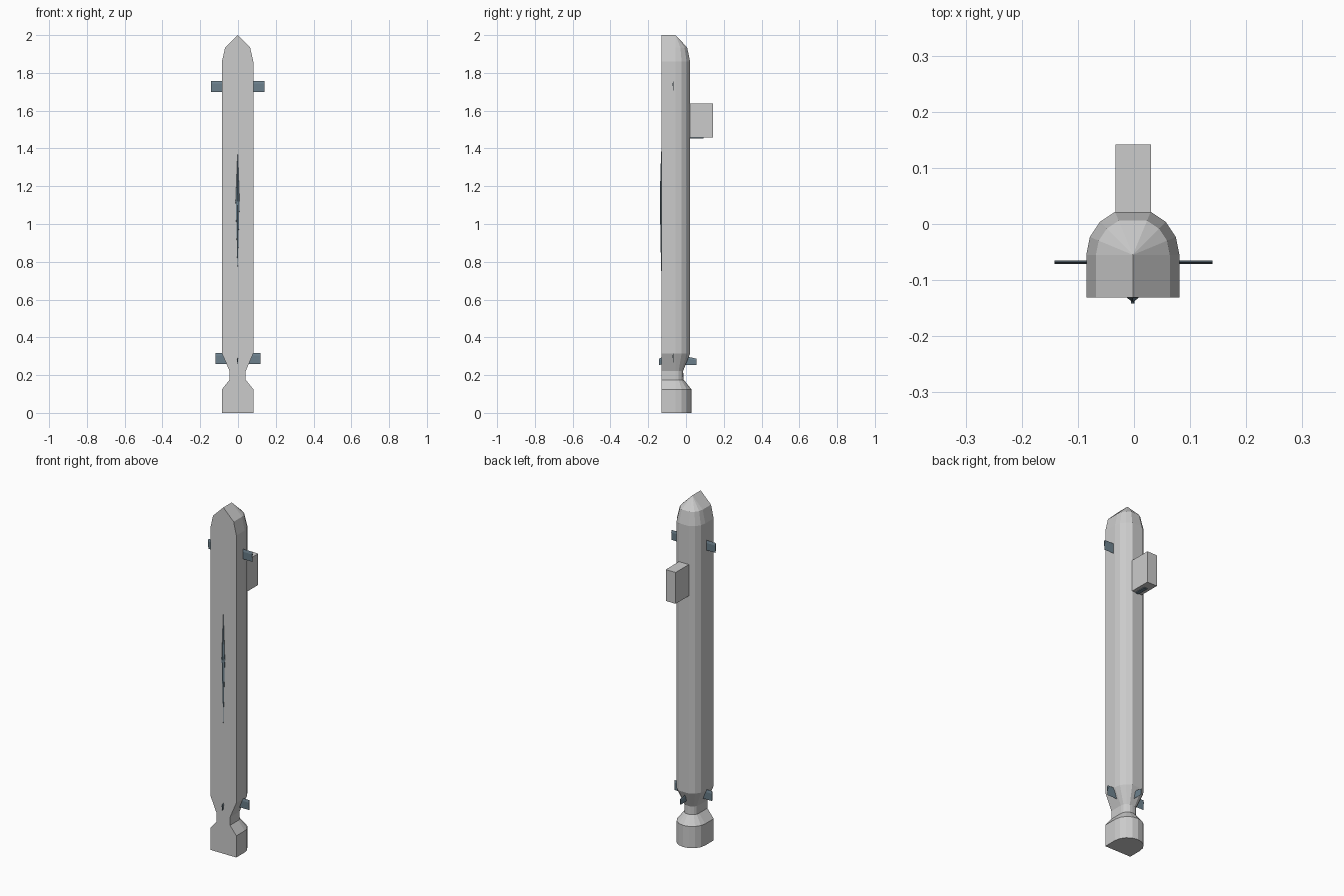
import bpy, bmesh, math

if "Cube" in bpy.data.objects:
    bpy.data.objects.remove(bpy.data.objects["Cube"])

slate = bpy.data.materials.new("slate")
slate.diffuse_color = (0.16, 0.23, 0.28, 1)
slate.use_nodes = True
slate.node_tree.nodes["Principled BSDF"].inputs["Base Color"].default_value = slate.diffuse_color

CX, CY, FRONT = -0.002, -0.055, -0.131


def make(name, verts, faces, mat=None):
    bm = bmesh.new()
    vs = [bm.verts.new(v) for v in verts]
    for f in faces:
        bm.faces.new([vs[i] for i in f])
    bmesh.ops.remove_doubles(bm, verts=bm.verts[:], dist=1e-5)
    bmesh.ops.recalc_face_normals(bm, faces=bm.faces[:])
    me = bpy.data.meshes.new(name)
    bm.to_mesh(me)
    bm.free()
    ob = bpy.data.objects.new(name, me)
    bpy.context.collection.objects.link(ob)
    if mat:
        me.materials.append(mat)
    return ob


def loft(name, rings, mat=None):
    """Skin equal-sized rings of points and cap both ends."""
    n = len(rings[0])
    verts = [p for r in rings for p in r]
    faces = [(k * n + i, k * n + (i + 1) % n, (k + 1) * n + (i + 1) % n, (k + 1) * n + i)
             for k in range(len(rings) - 1) for i in range(n)]
    faces += [tuple(range(n)), tuple(range((len(rings) - 1) * n, len(rings) * n))]
    return make(name, verts, faces, mat)


# Body: half-round back, straight sides and a flat front, following a profile
def d_ring(r, z, flat_back):
    pts = [(CX + r, FRONT, z)]
    for i in range(9):
        a = math.pi * i / 8
        s = math.sin(math.pi * 3 / 8) if flat_back and i == 4 else math.sin(a)
        pts.append((CX + r * math.cos(a), CY + r * s, z))
    return pts + [(CX - r, FRONT, z)]


profile = [(0.083, 0), (0.083, 0.125), (0.043, 0.175), (0.043, 0.222),
           (0.083, 0.315), (0.083, 1.86), (0.066, 1.935)]
rings = [d_ring(r, z, z > 0.2) for r, z in profile]
n = len(rings[0])
verts = [p for r in rings for p in r] + [(CX, CY, 2.0), (CX, FRONT, 2.0)]
apex, ridge = len(verts) - 2, len(verts) - 1
faces = [(k * n + i, k * n + i + 1, (k + 1) * n + i + 1, (k + 1) * n + i)
         for k in range(len(rings) - 1) for i in range(n - 1)]
top = (len(rings) - 1) * n
# nose fan and ridge
faces += [(top + i, top + i + 1, apex) for i in range(1, n - 2)]
faces += [(top, top + 1, apex, ridge), (top + n - 2, top + n - 1, ridge, apex)]
# flat front and underside
faces.append(tuple(k * n for k in range(len(rings))) + (ridge,)
             + tuple(k * n + n - 1 for k in reversed(range(len(rings)))))
faces.append(tuple(range(n)))
make("missile_body", verts, faces)


# Mounting block on the back
def box(name, x0, x1, y0, y1, z0, z1, mat=None):
    return loft(name, [[(x0, y0, z), (x1, y0, z), (x1, y1, z), (x0, y1, z)]
                       for z in (z0, z1)], mat)


box("mounting_block", -0.033, 0.03, 0.01, 0.142, 1.457, 1.638)
box("block_underside_plate", -0.012, 0.009, 0.02, 0.092, 1.453, 1.459, slate)


# Fins: kite section, pointing outward along (dx, dy)
def fin(name, dx, dy, x, y, u0, u1, z_in, z_out, t=0.006):
    out = []
    for u, (lo, hi) in ((u0, z_in), (u1, z_out)):
        mid = lo + (hi - lo) * 0.75
        out.append([(x + dx * u - dy * w, y + dy * u + dx * w, z)
                    for w, z in ((0, lo), (t / 2, mid), (0, hi), (-t / 2, mid))])
    loft(name, out, slate)


for side, s in (("right", 1), ("left", -1)):
    fin("upper_fin_" + side, s, 0, -0.001, -0.068, 0.07, 0.141,
        (1.70, 1.758), (1.70, 1.758))
    fin("tail_fin_" + side, s, 0, 0, -0.068, 0.04, 0.12,
        (0.26, 0.318), (0.26, 0.318))
fin("tail_fin_back", 0, 1, CX, 0, -0.025, 0.055, (0.255, 0.305), (0.253, 0.287))
fin("tail_fin_front", 0, -1, CX, 0, 0.12, 0.142, (0.258, 0.296), (0.253, 0.288))

# Long diamond strake on the flat front
loft("front_strake", [[(CX - w, y, 1.12), (CX, y, lo), (CX + w, y, 1.12), (CX, y, hi)]
                      for w, y, lo, hi in ((0.011, FRONT + 0.003, 0.74, 1.40),
                                           (0.010, FRONT - 0.001, 0.755, 1.38),
                                           (0.002, -0.138, 1.09, 1.17))], slate)
